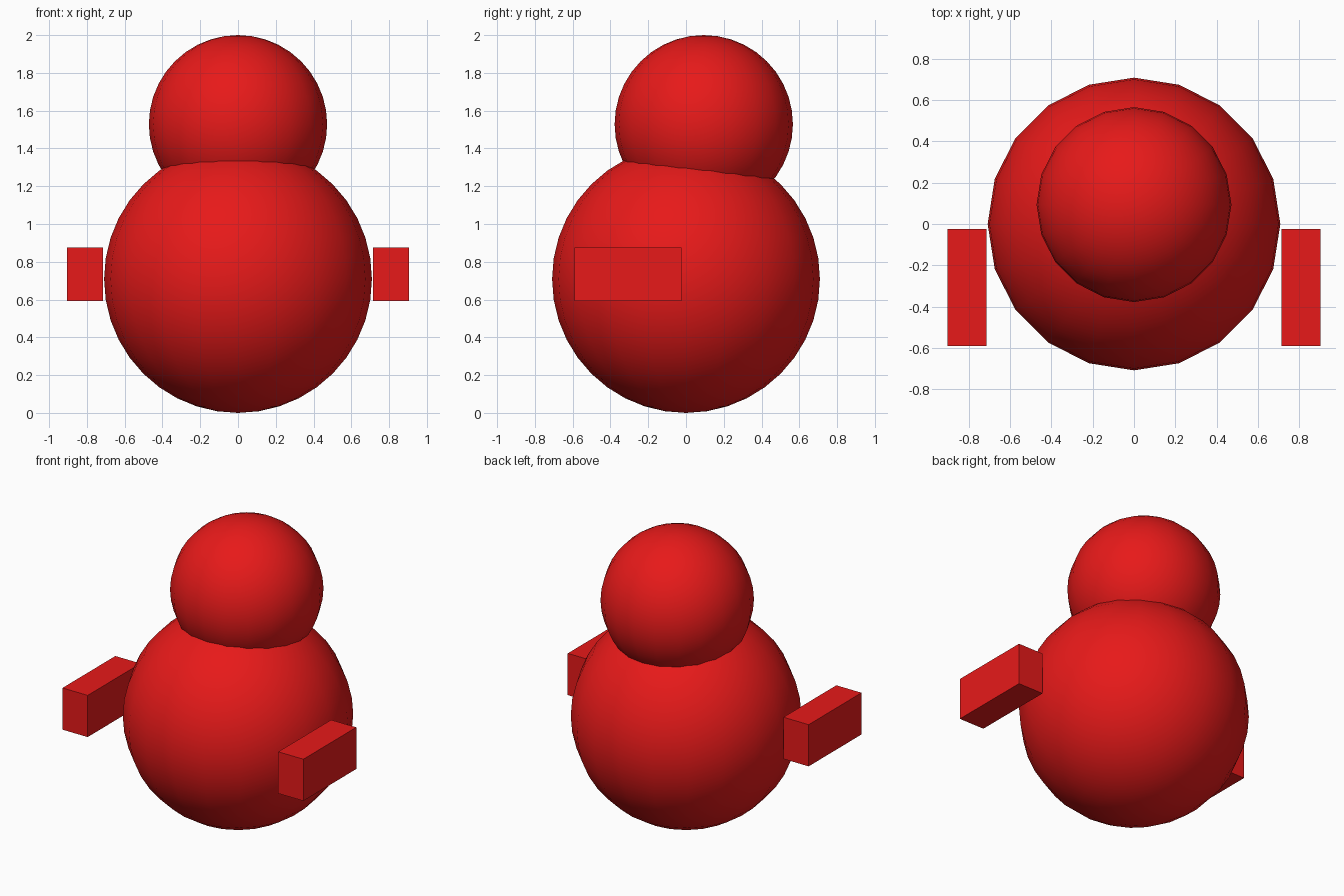
import bpy

if "Cube" in bpy.data.objects:
    bpy.data.objects.remove(bpy.data.objects["Cube"])

red = bpy.data.materials.new("red")
red.diffuse_color = (0.8, 0.01, 0.01, 1)
red.use_nodes = True
red.node_tree.nodes["Principled BSDF"].inputs["Base Color"].default_value = red.diffuse_color


def ball(name, radius, location):
    bpy.ops.mesh.primitive_uv_sphere_add(segments=20, ring_count=20, radius=radius, location=location)
    ob = bpy.context.object
    ob.name = name
    ob.data.materials.append(red)
    bpy.ops.object.shade_smooth()


def block(name, size, location):
    bpy.ops.mesh.primitive_cube_add(size=1, location=location)
    ob = bpy.context.object
    ob.name = name
    ob.scale = size
    bpy.ops.object.transform_apply(location=False, rotation=False, scale=True)
    ob.data.materials.append(red)


# Round body with a smaller head set slightly back
ball("body", 0.709, (0, 0, 0.709))
ball("head", 0.472, (0, 0.094, 1.528))

# Pair of block arms reaching forward
for side, label in ((-1, "left"), (1, "right")):
    block(f"{label}_arm", (0.189, 0.567, 0.283), (side * 0.81, -0.307, 0.734))
